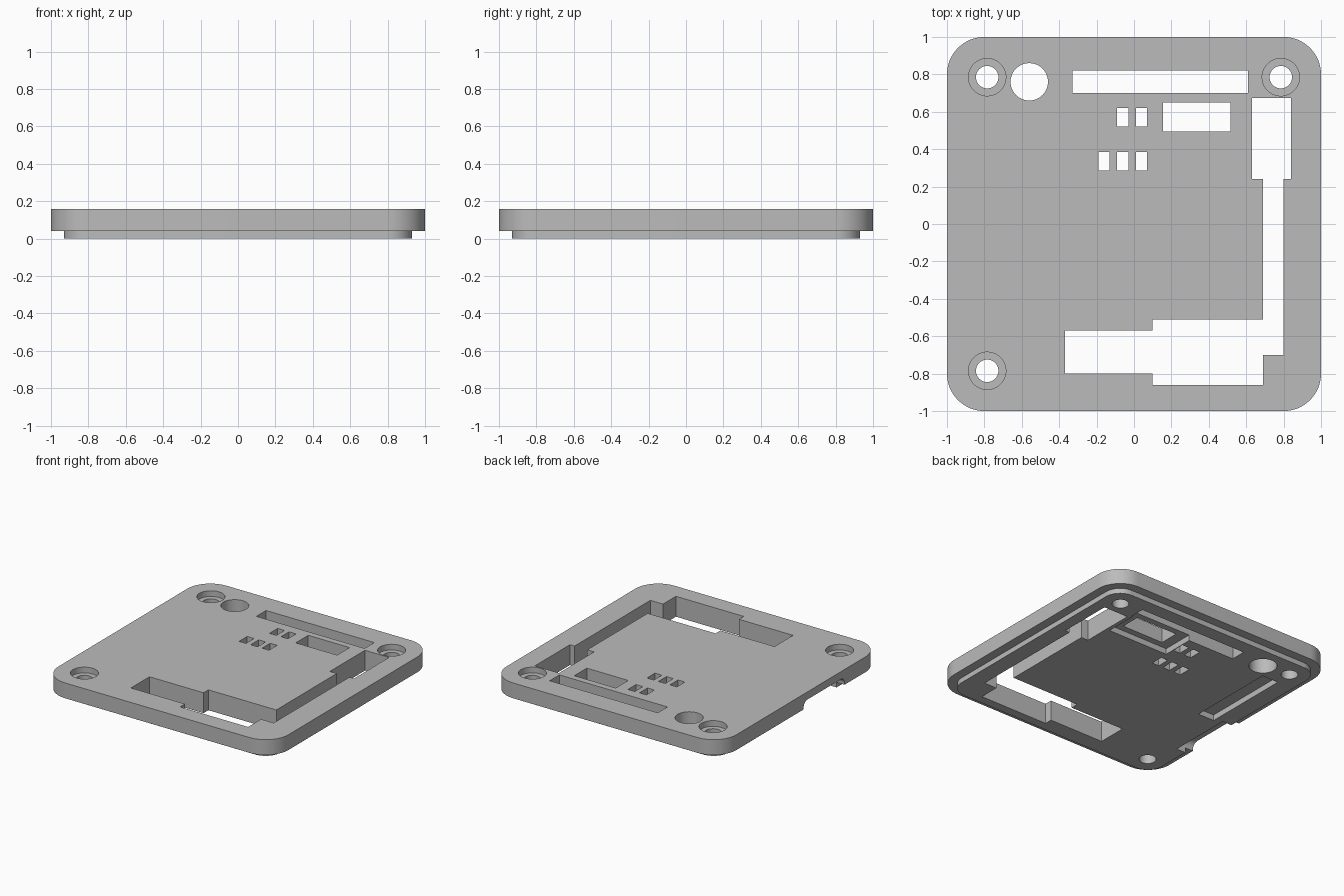
import bpy
import bmesh
from math import cos, sin, pi, radians

cube = bpy.data.objects.get("Cube")
if cube:
    bpy.data.objects.remove(cube, do_unlink=True)

TOP = 0.16       # upper face of the plate
STEP = 0.04      # height of the locating lip
POCKET = 0.045   # depth of the underside pockets

grey = bpy.data.materials.new("plain grey")
grey.use_nodes = True
grey.diffuse_color = (0.5, 0.5, 0.5, 1)
grey.node_tree.nodes["Principled BSDF"].inputs["Base Color"].default_value = (0.5, 0.5, 0.5, 1)


def prism(name, points, low, high, axis="z"):
    """Extrude a closed outline along z, or a (y, z) outline along x."""
    bm = bmesh.new()
    place = (lambda p, h: (p[0], p[1], h)) if axis == "z" else (lambda p, h: (h, p[0], p[1]))
    bottom = [bm.verts.new(place(p, low)) for p in points]
    top = [bm.verts.new(place(p, high)) for p in points]
    bm.faces.new(bottom)
    bm.faces.new(top)
    for i in range(len(points)):
        j = (i + 1) % len(points)
        bm.faces.new((bottom[i], bottom[j], top[j], top[i]))
    bmesh.ops.recalc_face_normals(bm, faces=bm.faces)
    mesh = bpy.data.meshes.new(name)
    bm.to_mesh(mesh)
    bm.free()
    mesh.materials.append(grey)
    obj = bpy.data.objects.new(name, mesh)
    bpy.context.collection.objects.link(obj)
    return obj


def rect(x0, x1, y0, y1):
    return [(x0, y0), (x1, y0), (x1, y1), (x0, y1)]


def circle(x, y, r, n=48):
    return [(x + r * cos(2 * pi * i / n), y + r * sin(2 * pi * i / n)) for i in range(n)]


def rounded_square(half, r, n=16):
    points = []
    for quarter, (sx, sy) in enumerate([(1, 1), (-1, 1), (-1, -1), (1, -1)]):
        for i in range(n + 1):
            a = pi / 2 * (quarter + i / n)
            points.append((sx * (half - r) + r * cos(a), sy * (half - r) + r * sin(a)))
    return points


def combine(target, tool, operation):
    mod = target.modifiers.new(operation.lower(), "BOOLEAN")
    mod.operation = operation
    mod.solver = "EXACT"
    mod.object = tool
    bpy.ops.object.select_all(action="DESELECT")
    bpy.context.view_layer.objects.active = target
    target.select_set(True)
    bpy.ops.object.modifier_apply(modifier=mod.name)
    bpy.data.objects.remove(tool, do_unlink=True)


def cut(points, low=-0.1, high=0.3, axis="z"):
    combine(plate, prism("cutter", points, low, high, axis), "DIFFERENCE")


# Plate with a narrower locating lip underneath
plate = prism("cover_plate", rounded_square(1, 0.2), STEP, TOP)
combine(plate, prism("locating_lip", rounded_square(0.93, 0.13), 0, 0.1), "UNION")

# Counterbored screw holes in three corners
for x, y in [(-0.785, 0.785), (0.785, 0.785), (-0.785, -0.785)]:
    cut(circle(x, y, 0.06))
    cut(circle(x, y, 0.1), TOP - 0.045)

# Large round opening
cut(circle(-0.56, 0.76, 0.1))

# Long slot and connector window
cut(rect(-0.33, 0.61, 0.7, 0.82))
cut(rect(0.155, 0.515, 0.495, 0.65))

# Small pin windows in two rows
for x, y in [(-0.09, 0.52), (0.01, 0.52), (-0.19, 0.285), (-0.09, 0.285), (0.01, 0.285)]:
    cut(rect(x, x + 0.06, y, y + 0.1))

# Stepped L-shaped opening
cut([(-0.37, -0.57), (-0.37, -0.8), (0.1, -0.8), (0.1, -0.86), (0.69, -0.86),
     (0.69, -0.7), (0.8, -0.7), (0.8, 0.24), (0.84, 0.24), (0.84, 0.675),
     (0.63, 0.675), (0.63, 0.24), (0.69, 0.24), (0.69, -0.51), (0.1, -0.51),
     (0.1, -0.57)])

# Shallow pockets on the underside
cut(rect(0.075, 0.6, 0.445, 0.73), -0.1, POCKET)
cut(rect(-0.79, -0.65, -0.06, 0.65), -0.1, POCKET)

# Side relief with rounded upper corners
y0, y1, z, r = -0.54, -0.03, 0.1, 0.05
arch = [(y0, -0.1), (y1, -0.1)]
for centre, start in [(y1 - r, 0), (y0 + r, pi / 2)]:
    for i in range(9):
        a = start + pi / 2 * i / 8
        arch.append((centre + r * cos(a), z - r + r * sin(a)))
cut(arch, -1.2, -0.85, "x")

bpy.ops.object.select_all(action="DESELECT")
plate.select_set(True)
bpy.context.view_layer.objects.active = plate
bpy.ops.object.shade_smooth_by_angle(angle=radians(30))
